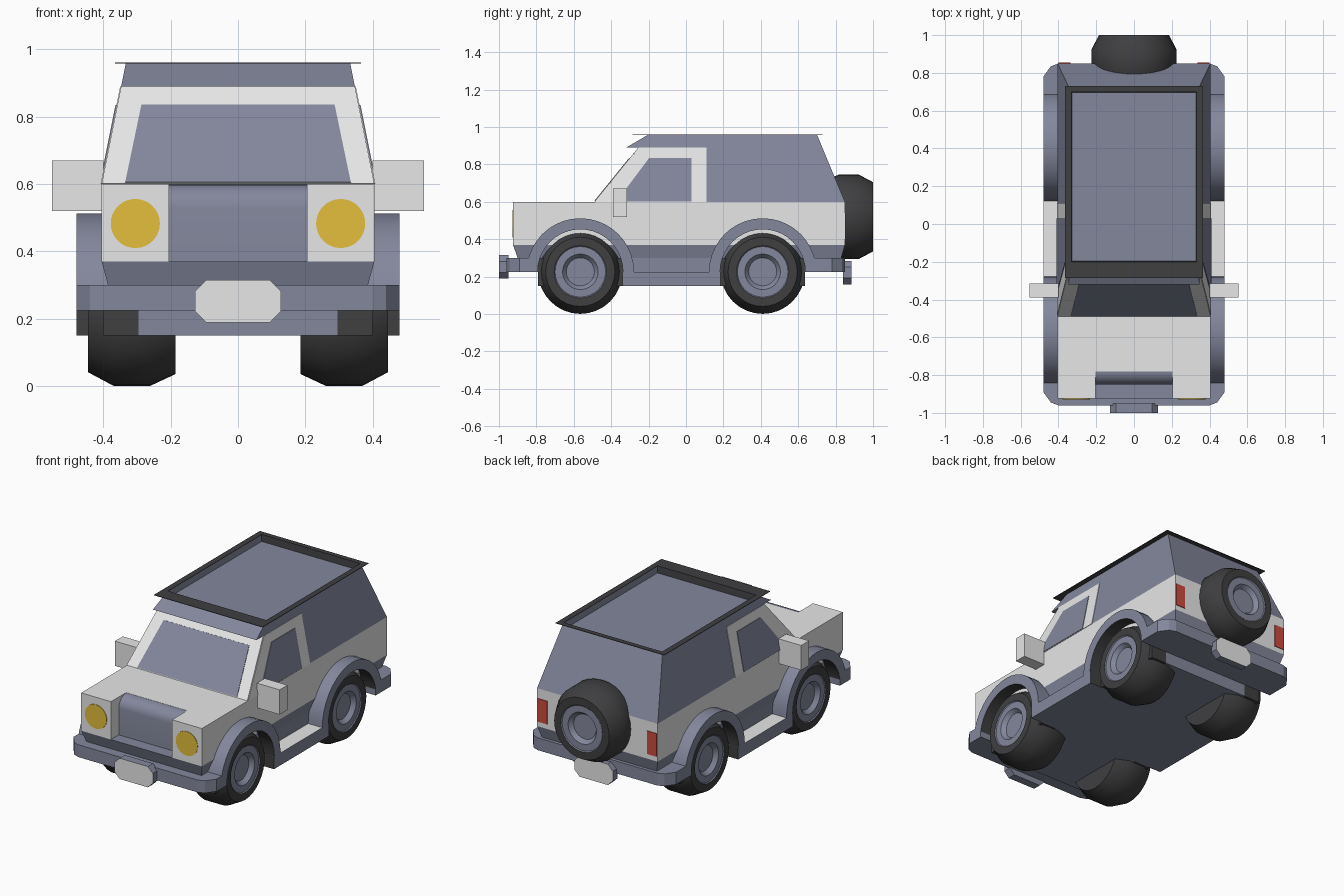
import bpy, bmesh, math
from mathutils import Vector

if "Cube" in bpy.data.objects:
    bpy.data.objects.remove(bpy.data.objects["Cube"])


def material(name, rgb):
    m = bpy.data.materials.new(name)
    m.use_nodes = True
    m.diffuse_color = (*rgb, 1)
    m.node_tree.nodes["Principled BSDF"].inputs["Base Color"].default_value = (*rgb, 1)
    return m


SLATE = material("slate_blue_grey", (0.23, 0.245, 0.335))
WHITE = material("off_white", (0.8, 0.8, 0.8))
BLACK = material("rubber_black", (0.05, 0.05, 0.053))
YELLOW = material("lamp_yellow", (0.77, 0.52, 0.045))
RED = material("lamp_red", (0.6, 0.07, 0.05))


def finish(bm, name, mats, rule=None, smooth=False):
    """Turn a bmesh into an object; rule picks the material slot of each face."""
    bmesh.ops.recalc_face_normals(bm, faces=bm.faces)
    if rule:
        for f in bm.faces:
            f.material_index = int(rule(f.calc_center_median(), f.normal))
    mesh = bpy.data.meshes.new(name)
    bm.to_mesh(mesh)
    bm.free()
    for m in mats:
        mesh.materials.append(m)
    ob = bpy.data.objects.new(name, mesh)
    bpy.context.collection.objects.link(ob)
    if smooth:
        bpy.ops.object.select_all(action='DESELECT')
        ob.select_set(True)
        bpy.context.view_layer.objects.active = ob
        bpy.ops.object.shade_smooth_by_angle(angle=math.radians(35))
    return ob


def loft_mesh(a, b):
    """Closed solid between two outlines with the same number of points."""
    bm = bmesh.new()
    va = [bm.verts.new(p) for p in a]
    vb = [bm.verts.new(p) for p in b]
    n = len(va)
    bm.faces.new(va)
    bm.faces.new(vb[::-1])
    for i in range(n):
        j = (i + 1) % n
        bm.faces.new((va[i], vb[i], vb[j], va[j]))
    return bm


def prism(name, outline, shift, mats, rule=None, smooth=False):
    pts = [Vector(p) for p in outline]
    return finish(loft_mesh(pts, [p + Vector(shift) for p in pts]), name, mats, rule, smooth)


def box(name, x, y, z, mats, rule=None):
    rect = [(x[0], y[0], z[0]), (x[1], y[0], z[0]), (x[1], y[1], z[0]), (x[0], y[1], z[0])]
    return prism(name, rect, (0, 0, z[1] - z[0]), mats, rule)


def rect_at(x, y0, y1, z):
    return [(-x, y0, z), (x, y0, z), (x, y1, z), (-x, y1, z)]


def side_x(z):
    return 0.405 - 0.2 * (z - 0.6)


def wheel(name, location, turn):
    """Lathed tyre and dished hub, outer side along local +x."""
    prof = [(-.13, 0), (-.13, .19), (-.055, .225), (.055, .225), (.13, .185), (.13, .14),
            (.125, .135), (.125, .095), (.1, .075), (.1, 0)]
    bm = bmesh.new()
    verts = [bm.verts.new((a, r, 0)) for a, r in prof]
    edges = [bm.edges.new(pair) for pair in zip(verts, verts[1:])]
    bmesh.ops.spin(bm, geom=verts + edges, axis=(1, 0, 0), cent=(0, 0, 0),
                   angle=math.tau, steps=32)
    bmesh.ops.remove_doubles(bm, verts=bm.verts, dist=1e-4)
    ob = finish(bm, name, [BLACK, SLATE],
                lambda c, n: c.x > 0.09 and math.hypot(c.y, c.z) < 0.139, True)
    ob.location = location
    ob.rotation_euler.z = turn


SIDES = (("left", 1), ("right", -1))
AXLES = (("front", -0.565), ("rear", 0.41))

# Main body and lower skirt
box("body", (-.405, .405), (-.78, .85), (.37, .6), [WHITE])
finish(loft_mesh(rect_at(.405, -.925, .85, .37), rect_at(.386, -.9, .83, .3)), "skirt", [SLATE])
box("sill", (-.385, .385), (-.34, .185), (.2, .3), [SLATE])
box("underbody", (-.295, .295), (-.79, .635), (.15, .3), [SLATE])

# Rounded grille between the headlamp blocks
grille = [(-.85, .36), (-.85, .53)]
grille += [(-.78 - .07 * math.cos(t), .53 + .069 * math.sin(t))
          for t in (i * math.pi / 12 for i in range(1, 7))]
grille += [(-.76, .599), (-.76, .36)]
prism("grille", [(-.205, y, z) for y, z in grille], (.41, 0, 0), [SLATE], smooth=True)

# Cabin with an overhanging brow and a sunken roof panel
profile = [(-.485, .6), (-.25, .89), (-.32, .89), (-.2, .96), (.7, .96), (.85, .6)]
bm = loft_mesh([(side_x(z), y, z) for y, z in profile], [(-side_x(z), y, z) for y, z in profile])
bmesh.ops.recalc_face_normals(bm, faces=bm.faces)
roof = [f for f in bm.faces if f.calc_center_median().z > .955]
bmesh.ops.inset_region(bm, faces=roof, thickness=.006, depth=-.04)
finish(bm, "cabin", [SLATE, BLACK],
       lambda c, n: c.z > .925 and abs(n.y) > .9 and abs(n.z) < .3)

# Thin dark roof rim
for s, x in SIDES:
    box("roof_rim_" + s, sorted((x * .33, x * .365)), (-.285, .73), (.958, .961), [BLACK])
box("roof_rim_front", (-.33, .33), (-.285, -.2), (.958, .961), [BLACK])
box("roof_rim_rear", (-.33, .33), (.7, .73), (.958, .961), [BLACK])


# Windscreen frame and glass as thin plates
def screen_plate(name, corners, lift, mat):
    pts = [(x, -.485 + (z - .6) * .81, z) for x, z in corners]
    prism(name, pts, (0, -lift, lift * .4), [mat])


screen_plate("windscreen_frame", [(-.405, .6), (.405, .6), (.347, .89), (-.347, .89)], .004, WHITE)
screen_plate("windscreen", [(-.335, .603), (.335, .603), (.287, .833), (-.287, .833)], .007, SLATE)

frame = [(-.485, .6), (-.25, .89), (.11, .89), (.11, .6)]
glass = [(-.37, .603), (-.197, .835), (.03, .835), (.03, .603)]

for s, x in SIDES:
    # Door frames and side windows
    prism("door_frame_" + s, [(x * side_x(z), y, z) for y, z in frame], (x * .003, 0, 0), [WHITE])
    prism("side_window_" + s, [(x * side_x(z), y, z) for y, z in glass], (x * .006, 0, 0), [SLATE])

    # Headlamp blocks, lamps, mirrors, running boards
    box("headlamp_block_" + s, sorted((x * .205, x * .405)), (-.925, -.78), (.37, .6), [WHITE])
    ring = [(x * .305 + .073 * math.cos(a), -.924, .483 + .073 * math.sin(a))
            for a in (i * math.tau / 32 for i in range(32))]
    prism("headlamp_" + s, ring, (0, -.004, 0), [YELLOW])
    box("tail_lamp_" + s, sorted((x * .335, x * .4)), (.849, .854), (.4, .54), [RED])
    box("mirror_" + s, sorted((x * .4, x * .553)), (-.39, -.315), (.52, .67), [WHITE])
    box("running_board_" + s, sorted((x * .29, x * .48)), (-.34, .185), (.15, .225),
        [SLATE, WHITE, BLACK], lambda c, n: 1 if n.z > .5 else 2 if abs(n.y) > .5 else 0)

    # Wheels, dark wheel wells and arched flares
    for a, y in AXLES:
        wheel(f"{a}_wheel_{s}", (x * .315, y, .226), 0 if x > 0 else math.pi)
        box(f"{a}_wheel_well_{s}", sorted((x * .29, x * .4)), (y - .225, y + .225),
            (.15, .3), [BLACK])
        arc = [i * math.pi / 20 for i in range(21)]
        arch = [(x * .38, y + .287 * math.cos(t), .225 + .287 * math.sin(t)) for t in arc]
        arch += [(x * .38, y + .228 * math.cos(t), .225 + .228 * math.sin(t)) for t in arc[::-1]]
        prism(f"{a}_flare_{s}", arch, (x * .1, 0, 0), [SLATE, BLACK],
              lambda c, n, y=y: abs(n.x) < .5 and math.hypot(c.y - y, c.z - .225) < .24, True)

wheel("spare_wheel", (0, .87, .52), math.pi / 2)


# Wrap-around bumpers and their eight-sided plates
def bumper(name, inner, outer, d):
    half = [(.48, inner), (.48, outer - d * .07), (.44, outer - d * .015), (.4, outer)]
    pts = half + [(-x, y) for x, y in half[::-1]]
    prism(name, [(x, y, .225) for x, y in pts], (0, 0, .075), [SLATE])


def end_plate(name, y, depth, z):
    quarter = [(.128, .03), (.095, .063)]
    pts = quarter + [(-x, h) for x, h in quarter[::-1]]
    pts += [(-x, -h) for x, h in pts]
    prism(name, [(x, y, z + h) for x, h in pts], (0, depth, 0), [SLATE, WHITE],
          lambda c, n: n.y * depth > 0 and abs(n.y) > .9)


bumper("front_bumper", -.79, -.96, -1)
bumper("rear_bumper", .635, .85, 1)
end_plate("front_plate", -.95, -.05, .252)
end_plate("rear_plate", .84, .045, .222)
